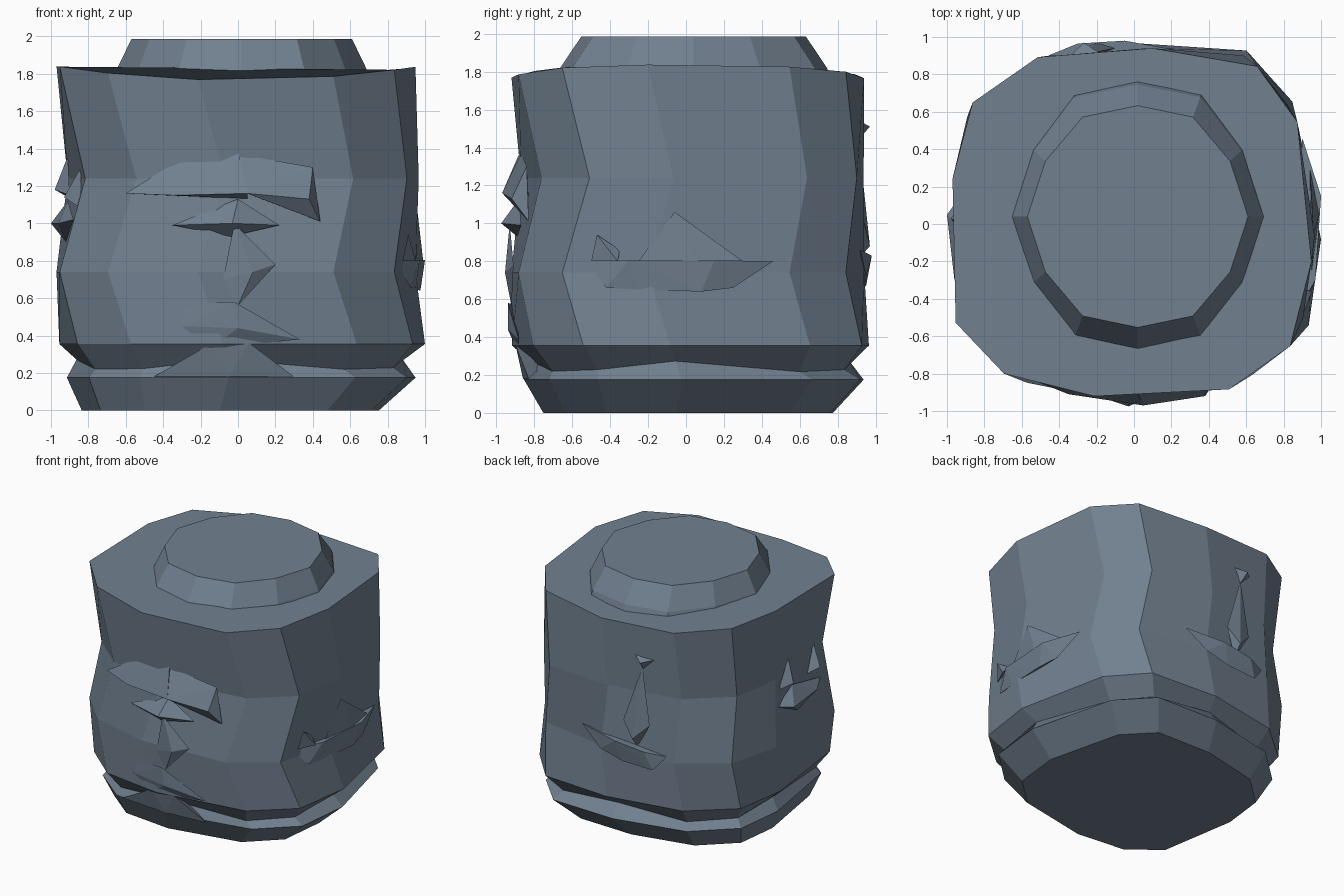
import bpy
import bmesh
from math import cos, sin, radians
from mathutils import Vector

cube = bpy.data.objects.get("Cube")
if cube:
    bpy.data.objects.remove(cube)

# Single slate colour
slate = bpy.data.materials.new("slate_grey")
slate.use_nodes = True
colour = (0.165, 0.216, 0.275, 1)
slate.diffuse_color = colour
slate.node_tree.nodes["Principled BSDF"].inputs["Base Color"].default_value = colour


def finish(name, bm):
    bmesh.ops.recalc_face_normals(bm, faces=bm.faces)
    mesh = bpy.data.meshes.new(name)
    bm.to_mesh(mesh)
    bm.free()
    mesh.materials.append(slate)
    obj = bpy.data.objects.new(name, mesh)
    bpy.context.collection.objects.link(obj)
    return obj


def loft(name, rings):
    """Join equal-length rings of points, capping both ends."""
    bm = bmesh.new()
    loops = [[bm.verts.new(p) for p in ring] for ring in rings]
    n = len(loops[0])
    for low, high in zip(loops, loops[1:]):
        for i in range(n):
            j = (i + 1) % n
            bm.faces.new((low[i], low[j], high[j], high[i]))
    bm.faces.new(loops[0][::-1])
    bm.faces.new(loops[-1])
    return finish(name, bm)


# Uneven block outline: (angle, radius)
OUTLINE = [(-12, 0.97), (32, 1.03), (52, 1.07), (84, 0.945), (120, 1.03), (143, 1.08),
           (166, 1.0), (209, 1.09), (229, 1.06), (257, 0.945), (300, 1.02), (322, 1.06)]


def block_ring(z, twist, scale, x=0.0, y=0.0, lift=0.0, waves=0.0):
    """Twisted copy of the outline; lift raises the outer sides."""
    pts = []
    for angle, r in OUTLINE:
        a = radians(angle + twist)
        px, py = scale * r * cos(a) + x, scale * r * sin(a) + y
        pts.append((px, py, z + lift * px * px + waves * cos(4 * a)))
    return pts


def round_ring(z, r, wobble, stretch):
    pts = []
    for i in range(12):
        a = radians(30 * i)
        s = r + wobble * (-1) ** i
        pts.append((0.02 + s * cos(a), 0.04 + s * stretch * sin(a), z))
    return pts


# Twisted block with a groove above the foot
loft("carved_block", [
    block_ring(0.0, 8, 0.81, -0.03, 0.01),
    block_ring(0.175, 8, 0.95, 0.03, 0.04),
    block_ring(0.245, 7, 0.89, 0.02, 0.02, 0, 0.03),
    block_ring(0.355, 6, 1.0, 0.035, 0.02),
    block_ring(0.74, 0, 1.0),
    block_ring(1.24, 6, 0.96, 0.04, 0.03),
    block_ring(1.765, 0, 1.0, 0, 0, 0.08),
])

# Raised collar on top
loft("top_collar", [
    round_ring(1.74, 0.68, 0.015, 1.1),
    round_ring(1.82, 0.655, 0.015, 1.1),
    round_ring(1.985, 0.58, 0.01, 1.04),
])

# Each side's horizontal axis and outward direction
SIDES = {
    "front": (Vector((1, 0, 0)), Vector((0, -1, 0))),
    "right": (Vector((0, 1, 0)), Vector((1, 0, 0))),
    "back": (Vector((1, 0, 0)), Vector((0, 1, 0))),
    "left": (Vector((0, 1, 0)), Vector((-1, 0, 0))),
}


def chip(name, side, points):
    """Faceted lump from (along, height, outward) points."""
    along, out = SIDES[side]
    bm = bmesh.new()
    for u, z, d in points:
        bm.verts.new(along * u + out * d + Vector((0, 0, z)))
    result = bmesh.ops.convex_hull(bm, input=bm.verts)
    spare = [v for v in result["geom_interior"] if isinstance(v, bmesh.types.BMVert)]
    bmesh.ops.delete(bm, geom=spare, context="VERTS")
    return finish(name, bm)


# Front: heavy brow, thin lid, bent nose, chin and filled groove
chip("brow", "front", [(-0.6, 1.16, 0.81), (-0.3, 1.35, 0.84), (0, 1.39, 0.87),
                       (-0.35, 1.15, 0.91), (0.05, 1.16, 0.97), (0.05, 1.13, 0.85)])
chip("brow_end", "front", [(0, 1.37, 0.87), (0.4, 1.3, 0.84), (0.38, 1.13, 0.92),
                           (0.05, 1.16, 0.97), (0.44, 1.01, 0.83), (0.1, 1.14, 0.83)])
chip("eyelid", "front", [(-0.35, 0.99, 0.87), (0.22, 0.99, 0.87), (-0.03, 1.0, 0.975),
                         (-0.04, 0.93, 0.89), (0, 1.13, 0.88)])
chip("nose", "front", [(-0.02, 1.0, 0.93), (0.2, 0.78, 0.91), (0.08, 0.74, 0.955),
                       (-0.08, 0.7, 0.92), (0.0, 0.56, 0.92)])
chip("chin", "front", [(-0.28, 0.57, 0.9), (-0.02, 0.58, 0.94), (-0.3, 0.45, 0.9),
                       (0.0, 0.44, 0.94), (0.33, 0.38, 0.88), (-0.15, 0.33, 0.89)])
chip("groove_fill", "front", [(-0.14, 0.36, 0.9), (0.06, 0.36, 0.9), (-0.45, 0.18, 0.83),
                              (0.3, 0.18, 0.83), (-0.05, 0.18, 0.86), (-0.05, 0.3, 0.7)])

# Right: wide lip with two peaks above
chip("right_lip", "right", [(-0.53, 0.8, 0.84), (0.46, 0.8, 0.9), (-0.3, 0.805, 0.97),
                            (0.15, 0.805, 1.0), (-0.42, 0.66, 0.92), (-0.25, 0.65, 0.95),
                            (0.08, 0.64, 0.975), (0.25, 0.66, 0.94)])
chip("right_lip_corner", "right", [(-0.5, 0.8, 0.88), (-0.47, 0.94, 0.91),
                                   (-0.36, 0.8, 0.95), (-0.35, 0.86, 0.9)])
chip("right_peak", "right", [(-0.25, 0.8, 0.95), (-0.06, 1.06, 0.96), (0.3, 0.8, 0.94),
                             (0.05, 0.8, 0.99)])

# Left: short ledge with chips above
chip("left_ledge", "left", [(0.16, 1.02, 0.92), (-0.45, 1.02, 0.88), (0.05, 1.0, 1.0),
                            (-0.3, 1.0, 0.96), (-0.1, 0.9, 0.92), (-0.05, 1.12, 0.91)])
chip("left_chip", "left", [(0.0, 1.36, 0.91), (0.12, 1.14, 0.91), (-0.08, 1.15, 0.9),
                           (0.03, 1.18, 0.98)])
chip("left_small_chip", "left", [(-0.42, 1.3, 0.84), (-0.3, 1.1, 0.87),
                                 (-0.45, 1.08, 0.84), (-0.38, 1.14, 0.93)])

# Back: small knob, shallow ridge and lip
chip("back_knob", "back", [(-0.36, 1.53, 0.88), (-0.16, 1.55, 0.9), (-0.27, 1.51, 0.97),
                           (-0.25, 1.43, 0.9)])
chip("back_ridge", "back", [(-0.25, 1.45, 0.91), (-0.1, 1.0, 0.94), (-0.32, 1.0, 0.92),
                            (-0.2, 0.88, 0.97), (-0.2, 0.8, 0.9)])
chip("back_lip", "back", [(0.28, 0.86, 0.92), (-0.46, 0.78, 0.9), (-0.05, 0.83, 0.98),
                          (-0.3, 0.8, 0.965), (-0.36, 0.66, 0.94), (-0.1, 0.67, 0.95),
                          (0.1, 0.72, 0.95)])
